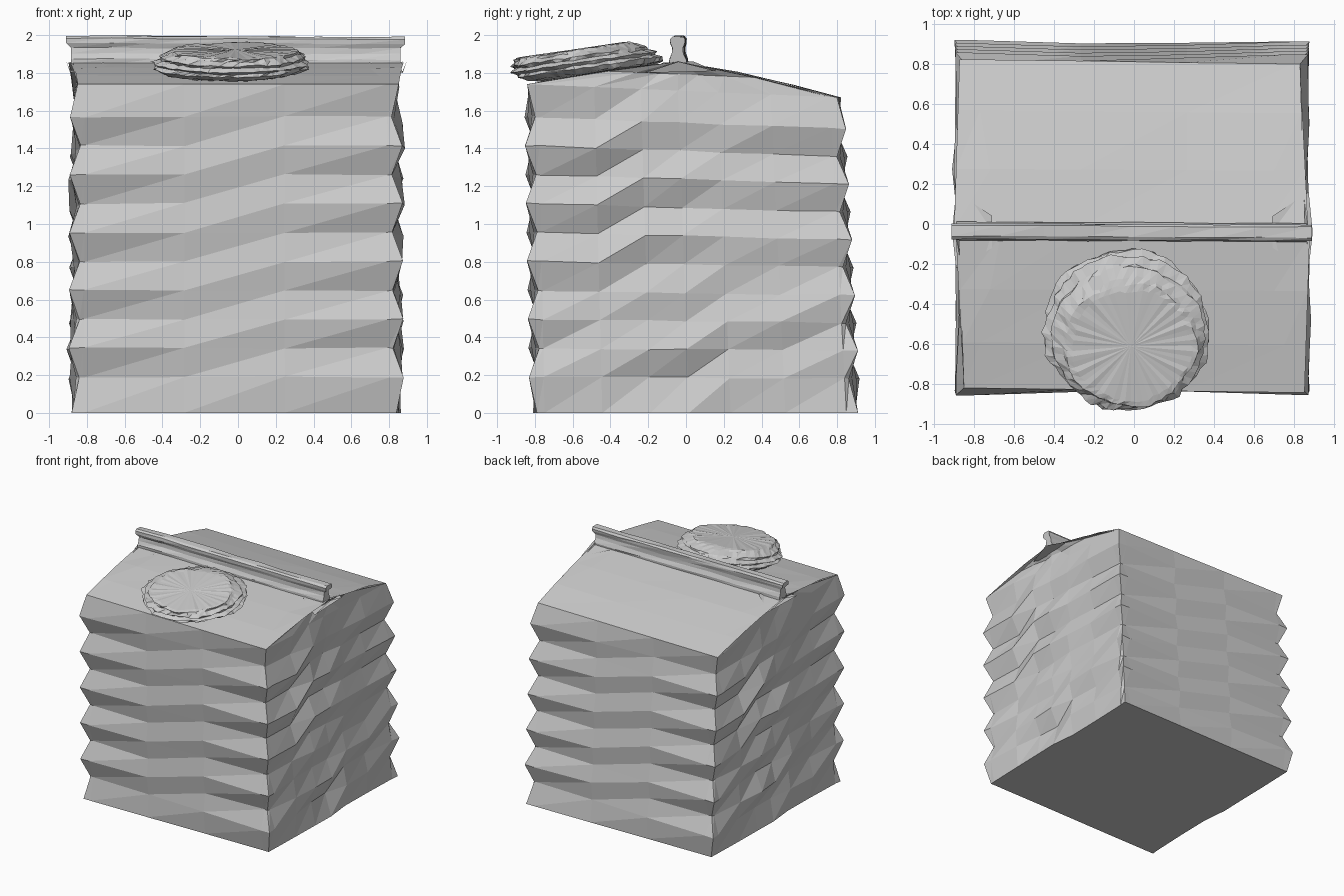
import bpy, math, random
from mathutils import Vector

random.seed(7)
if "Cube" in bpy.data.objects:
    bpy.data.objects.remove(bpy.data.objects["Cube"], do_unlink=True)

grey = bpy.data.materials.new("light grey card")
grey.use_nodes = True
color = (0.6, 0.6, 0.6, 1)
grey.diffuse_color = color
bsdf = grey.node_tree.nodes["Principled BSDF"]
bsdf.inputs["Base Color"].default_value = color
bsdf.inputs["Roughness"].default_value = 0.8


def build(name, verts, faces):
    mesh = bpy.data.meshes.new(name)
    mesh.from_pydata([tuple(v) for v in verts], [], faces)
    mesh.materials.append(grey)
    mesh.update()
    obj = bpy.data.objects.new(name, mesh)
    bpy.context.collection.objects.link(obj)
    return obj


def jitter(a):
    return random.uniform(-a, a)


def strips(rows, closed=False):
    """Triangles joining equal-length rows of points, split along rising folds."""
    n = len(rows[0])
    verts = [p for row in rows for p in row]
    faces = []
    for j in range(len(rows) - 1):
        for i in range(n if closed else n - 1):
            a, b = j * n + i, j * n + (i + 1) % n
            faces += [(a, b, b + n), (a, b + n, a + n)]
    return verts, faces


# Pleated body: four walls, the fold phase flips across every wall
bottom = [Vector(p) for p in ((-.87, -.80, 0), (.85, -.80, 0), (.85, .90, 0), (-.87, .90, 0))]
top = [Vector(p) for p in ((-.86, -.83, 1.74), (.84, -.83, 1.74), (.84, .81, 1.67), (-.86, .81, 1.67))]
normals = [Vector(p) for p in ((0, -1, 0), (1, 0, 0), (0, 1, 0), (-1, 0, 0))]
# Each column: place along the wall, fold strength low down, fold strength high up
wide = [(0, 1, 1), (.03, 1, 1), (.34, .4, .4), (.65, -.4, -.4), (.97, -1, -1)]
side = [(0, -1, -1), (.03, -.8, -1), (.21, .2, -1), (.36, .9, .8), (.48, .9, .9),
        (.61, -.6, .6), (.78, -.6, .7), (.97, .4, 1)]
walls = [wide, side, wide, side]
LEVELS = 11
rows = []
for j in range(LEVELS + 1):
    t = 0 if j == 0 else 1 if j == LEVELS else .109 + .088 * (j - 1)
    high = min(max((j - 3) / 3, 0), 1)
    sign = 1 if j % 2 == 0 else -1
    row = []
    for k, wall in enumerate(walls):
        a = bottom[k].lerp(top[k], t)
        b = bottom[(k + 1) % 4].lerp(top[(k + 1) % 4], t)
        for s, low_amp, high_amp in wall:
            p = a.lerp(b, s)
            depth = .028 * sign * (low_amp + (high_amp - low_amp) * high)
            if k % 2 and 0.1 < s < 0.9:
                depth += jitter(.015)
            if j in (0, LEVELS):
                depth *= .4
            out = normals[k]
            if s == 0:
                out = out + normals[k - 1]
            p = p + out * depth
            if 0 < j < LEVELS:
                p.z += jitter(.004)
            row.append(p)
    rows.append(row)
verts, faces = strips(rows, True)
faces.append(tuple(reversed(range(len(rows[0])))))
build("pleated_body", verts, faces)

# Sunken gable ends between the body and the ridge
eave = rows[-1]
starts = [0, len(wide), len(wide) + len(side), 2 * len(wide) + len(side)]
for name, k, x in (("left_gable", 1, .87), ("right_gable", 3, -.89)):
    count = len(side)
    edge = [eave[(starts[k] + i) % len(eave)] for i in range(count + 1)]
    apex = Vector((x, -.04, 1.86))
    mid = []
    for i, p in enumerate(edge):
        q = p.lerp(apex, .5)
        q.z += .01
        if 0 < i < count:
            q.x -= math.copysign(.03 + jitter(.01), x)
        mid.append(q)
    verts, faces = strips([edge, mid])
    verts.append(apex)
    n = count + 1
    faces += [(n + i, n + i + 1, 2 * n) for i in range(count)]
    build(name, verts, faces)

# Creased roof panels, slightly bowed
for name, k, ridge_y in (("front_roof", 0, -.06), ("back_roof", 2, -.02)):
    count = len(wide)
    edge = [eave[(starts[k] + i) % len(eave)] for i in range(count + 1)]
    panel = []
    for t in (0, .3, .65, 1):
        row = []
        for i, p in enumerate(edge):
            x = p.x * (1 + .03 * t)
            if i in (1, count - 1):
                x *= 1 - .2 * t
            q = Vector((x, p.y + (ridge_y - p.y) * t, p.z + (1.855 - p.z) * t))
            if 0 < t < 1:
                q.z += .012 + jitter(.004)
            row.append(q)
        panel.append(row)
    build(name, *strips(panel))

# Folded corner tabs at the ridge ends
for name, s in (("left_ridge_tab", 1), ("right_ridge_tab", -1)):
    outline = [(.70, -.12, 1.855), (.88, -.22, 1.80), (.90, -.04, 1.86),
               (.88, .16, 1.81), (.70, .04, 1.86)]
    verts = [Vector((s * x - .008, y, z)) for x, y, z in outline]
    face = tuple(range(5))
    build(name, verts, [face if s > 0 else face[::-1]])

# Pinched ridge seam swept along x
profile = [(-.05, 1.84), (-.052, 1.87), (-.036, 1.9), (-.034, 1.93), (-.045, 1.955),
           (-.045, 1.98), (-.03, 1.992), (.03, 1.99), (.042, 1.975), (.04, 1.955),
           (.032, 1.93), (.034, 1.9), (.05, 1.87), (.048, 1.84)]
rings = []
for i in range(9):
    f = i / 8
    ring = []
    for y, z in profile:
        x = -.885 + 1.745 * f
        if i in (0, 8):
            x += math.copysign(.025 * (z > 1.94), x)
        ring.append(Vector((x, -.033 + y * .9 - .01 * f + jitter(.003),
                            min(z + .004 - .005 * f + jitter(.004), 2))))
    rings.append(ring)
verts, faces = strips(rings, True)
m = len(profile)
faces = [f[::-1] for f in faces]
faces += [tuple(range(m)), tuple(reversed(range(8 * m, 9 * m)))]
build("ridge_seam", verts, faces)

# Crushed screw cap: leaning stack of ragged rings with a dished top
SEG = 64
stack = [(.31, -.47, 1.80), (.37, -.48, 1.812), (.40, -.51, 1.832), (.38, -.525, 1.845),
         (.405, -.54, 1.857), (.37, -.555, 1.873), (.375, -.575, 1.886), (.335, -.59, 1.905),
         (.32, -.605, 1.917), (.29, -.607, 1.92)]
wobble = [random.uniform(-1, 1) for i in range(SEG)]
rings = []
for k, (r, cy, cz) in enumerate(stack):
    ring = []
    for i in range(SEG):
        a = 2 * math.pi * i / SEG
        rough = .003 if k >= 8 else .009
        rr = r + .005 * wobble[i] + .008 * math.sin(5 * a + k) + jitter(rough)
        dy = rr * math.sin(a)
        ring.append(Vector((-.05 + .004 * k + rr * math.cos(a) * 1.02, cy + dy * .95,
                            cz + dy * .14 + jitter(.004))))
    rings.append(ring)
verts, faces = strips(rings, True)
verts.append(Vector((-.015, -.61, 1.922)))
last = (len(stack) - 1) * SEG
faces += [(last + i, last + (i + 1) % SEG, len(verts) - 1) for i in range(SEG)]
faces.append(tuple(reversed(range(SEG))))
build("screw_cap", verts, faces)
